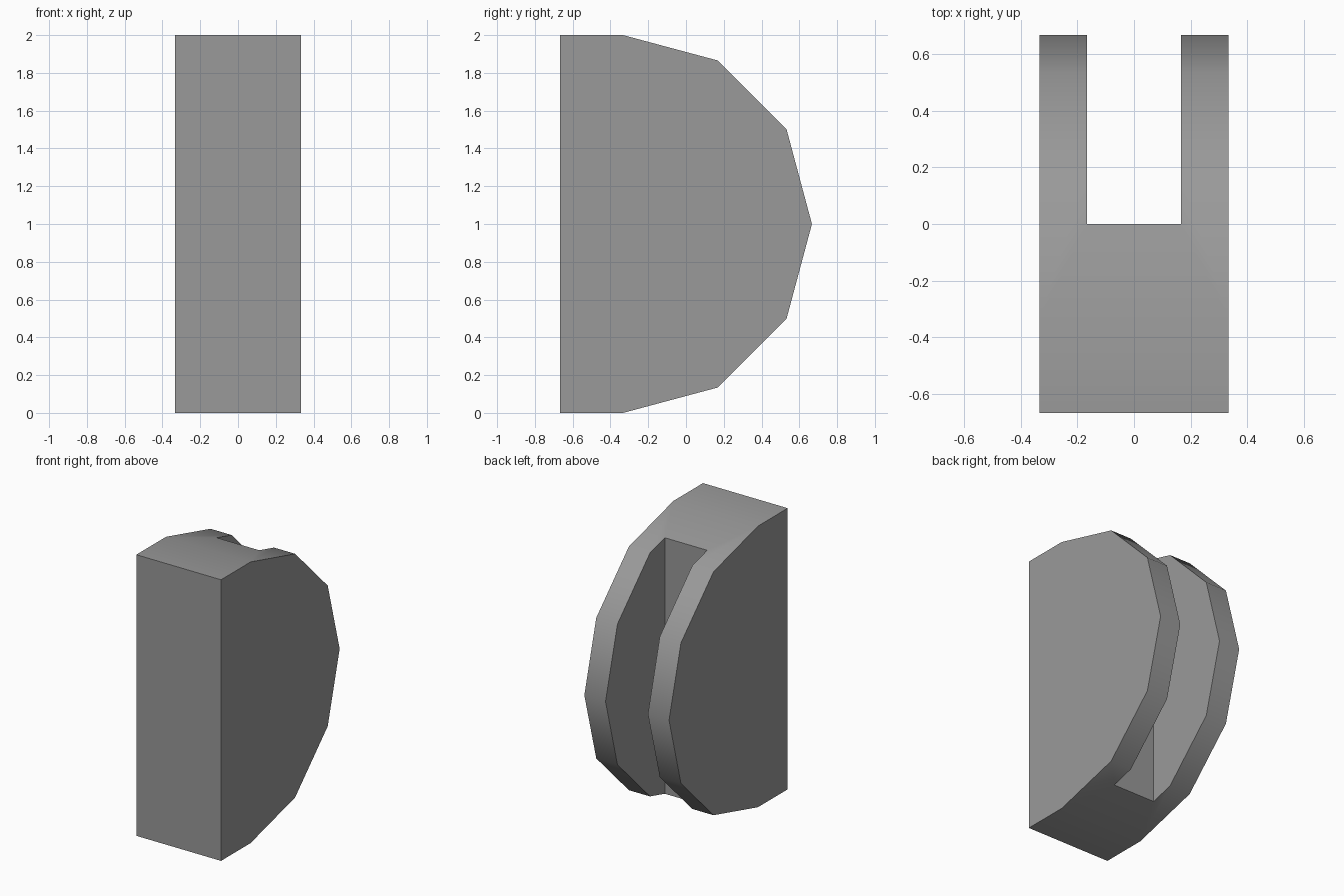
import bpy, bmesh, math

if "Cube" in bpy.data.objects:
    bpy.data.objects.remove(bpy.data.objects["Cube"])

grey = bpy.data.materials.new("mid grey")
grey.diffuse_color = (0.32, 0.32, 0.32, 1)
grey.use_nodes = True
grey.node_tree.nodes["Principled BSDF"].inputs["Base Color"].default_value = grey.diffuse_color


def extrude_profile(name, points, half_width):
    """Extrude a (y, z) profile symmetrically along x."""
    bm = bmesh.new()
    face = bm.faces.new([bm.verts.new((-half_width, y, z)) for y, z in points])
    result = bmesh.ops.extrude_face_region(bm, geom=[face])
    moved = [v for v in result["geom"] if isinstance(v, bmesh.types.BMVert)]
    bmesh.ops.translate(bm, verts=moved, vec=(2 * half_width, 0, 0))
    bmesh.ops.recalc_face_normals(bm, faces=bm.faces)
    mesh = bpy.data.meshes.new(name)
    bm.to_mesh(mesh)
    bm.free()
    mesh.materials.append(grey)
    obj = bpy.data.objects.new(name, mesh)
    bpy.context.collection.objects.link(obj)
    return obj


# Rounded body: flat front, six-sided half circle at the back
arc = [(-1 / 3 + math.cos(math.radians(a)), 1 + math.sin(math.radians(a)))
       for a in range(-90, 91, 30)]
body = extrude_profile("slotted_body", [(-2 / 3, 2), (-2 / 3, 0)] + arc, 1 / 3)

# Slot running the full height of the back
cutter = extrude_profile("slot_cutter", [(0, -0.5), (1, -0.5), (1, 2.5), (0, 2.5)], 1 / 6)
cutter.hide_render = True
slot = body.modifiers.new("slot", "BOOLEAN")
slot.operation = "DIFFERENCE"
slot.solver = "EXACT"
slot.object = cutter
bpy.context.view_layer.objects.active = body
body.select_set(True)
cutter.select_set(False)
bpy.ops.object.modifier_apply(modifier="slot")
bpy.data.objects.remove(cutter)

# Smooth rim, crisp sides and slot edges
bpy.ops.object.shade_smooth_by_angle(angle=math.radians(40))
